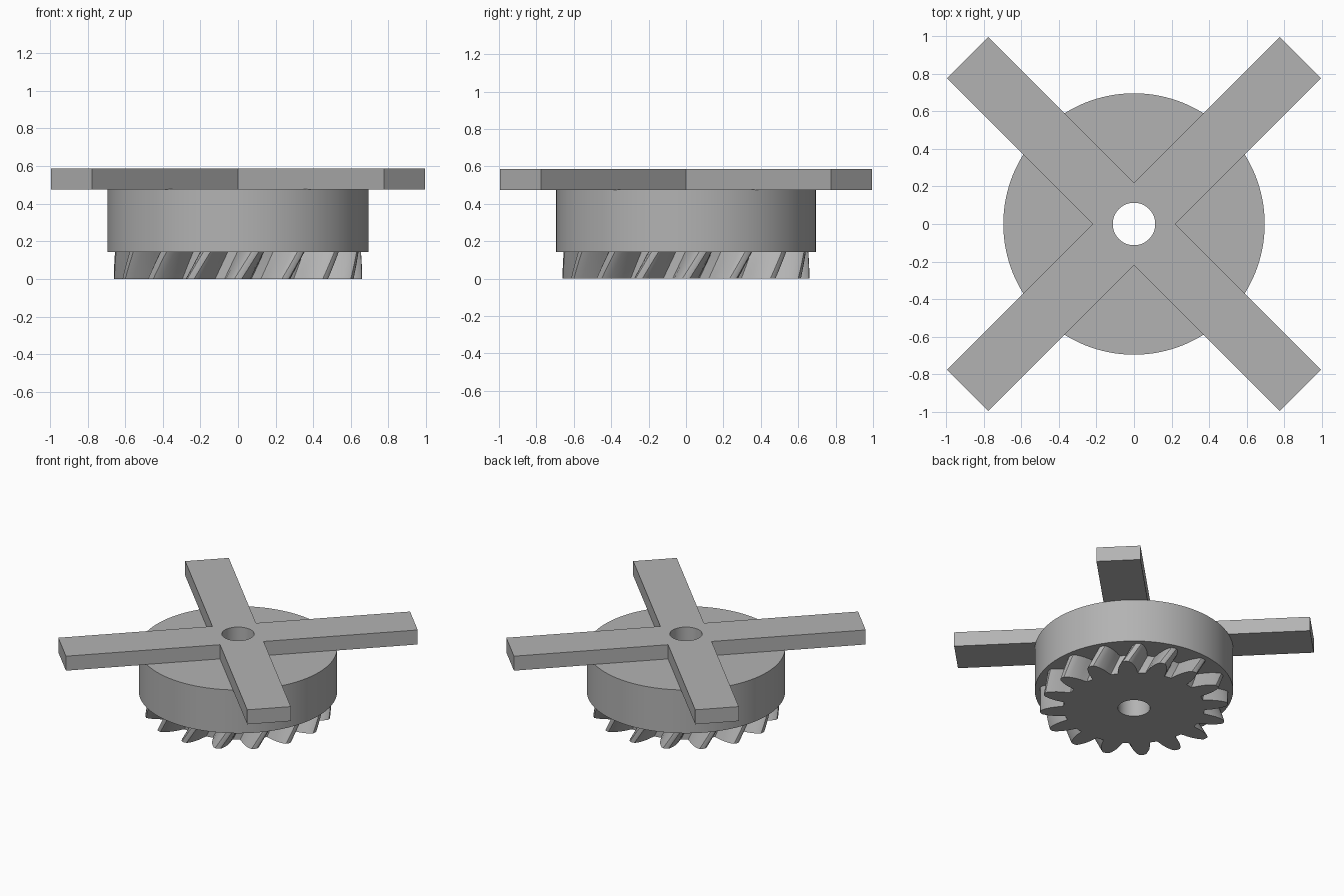
import bpy
import bmesh
from math import radians, sin, cos, tau

HOLE_R = 0.113
TEETH = 16
STEEL = (0.45, 0.45, 0.45, 1.0)

cube = bpy.data.objects.get("Cube")
if cube:
    bpy.data.objects.remove(cube, do_unlink=True)

mat = bpy.data.materials.new("plain grey")
mat.use_nodes = True
mat.diffuse_color = STEEL
mat.node_tree.nodes["Principled BSDF"].inputs["Base Color"].default_value = STEEL


def polar(r, a):
    return r * cos(a), r * sin(a)


def circle(r, n):
    return [polar(r, tau * i / n) for i in range(n)]


def extrude_with_bore(name, outline, z0, z1, twist=0.0, steps=1):
    """Extrude an outline upward, optionally twisting, with a round bore."""
    bm = bmesh.new()
    caps = [[], []]
    for loop, turn, flip in ((outline, twist, False), (circle(HOLE_R, 64), 0.0, True)):
        rings = []
        for s in range(steps + 1):
            t = s / steps
            c, d = cos(turn * t), sin(turn * t)
            rings.append([bm.verts.new((x * c - y * d, x * d + y * c, z0 + (z1 - z0) * t))
                          for x, y in loop])
        for low, high in zip(rings, rings[1:]):
            for i in range(len(loop)):
                j = (i + 1) % len(loop)
                quad = [low[i], low[j], high[j], high[i]]
                bm.faces.new(quad[::-1] if flip else quad)
        for cap, ring in zip(caps, (rings[0], rings[-1])):
            cap += [bm.edges.get((ring[i - 1], ring[i])) for i in range(len(ring))]
    for cap in caps:
        bmesh.ops.triangle_fill(bm, edges=cap, use_beauty=True)
    bmesh.ops.recalc_face_normals(bm, faces=bm.faces)
    mesh = bpy.data.meshes.new(name)
    bm.to_mesh(mesh)
    bm.free()
    mesh.materials.append(mat)
    obj = bpy.data.objects.new(name, mesh)
    bpy.context.collection.objects.link(obj)
    bpy.ops.object.select_all(action="DESELECT")
    obj.select_set(True)
    bpy.context.view_layer.objects.active = obj
    bpy.ops.object.shade_smooth_by_angle(angle=radians(30))
    return obj


# Helical gear: one tooth flank as (radius, half angle), mirrored and repeated
flank = [(0.495, 8.3), (0.52, 7.4), (0.55, 6.7), (0.587, 5.5),
         (0.62, 4.1), (0.645, 2.8), (0.657, 1.7)]
tooth = [(r, -a) for r, a in flank] + [(0.66, 0)] + [(r, a) for r, a in reversed(flank)]
gear_outline = [polar(r, tau * k / TEETH + radians(a)) for k in range(TEETH) for r, a in tooth]
extrude_with_bore("helical_gear", gear_outline, 0.0, 0.145, radians(8), 6)

# Round hub above the gear
extrude_with_bore("hub_disc", circle(0.695, 128), 0.142, 0.477)

# Four diagonal arms as a single cross
reach, half = 1.252, 0.155
cross_outline = []
for k in range(4):
    c, s = polar(1, radians(45 + 90 * k))
    cross_outline += [(x * c - y * s, x * s + y * c)
                      for x, y in ((half, -half), (reach, -half), (reach, half))]
extrude_with_bore("cross_arms", cross_outline, 0.475, 0.587)
